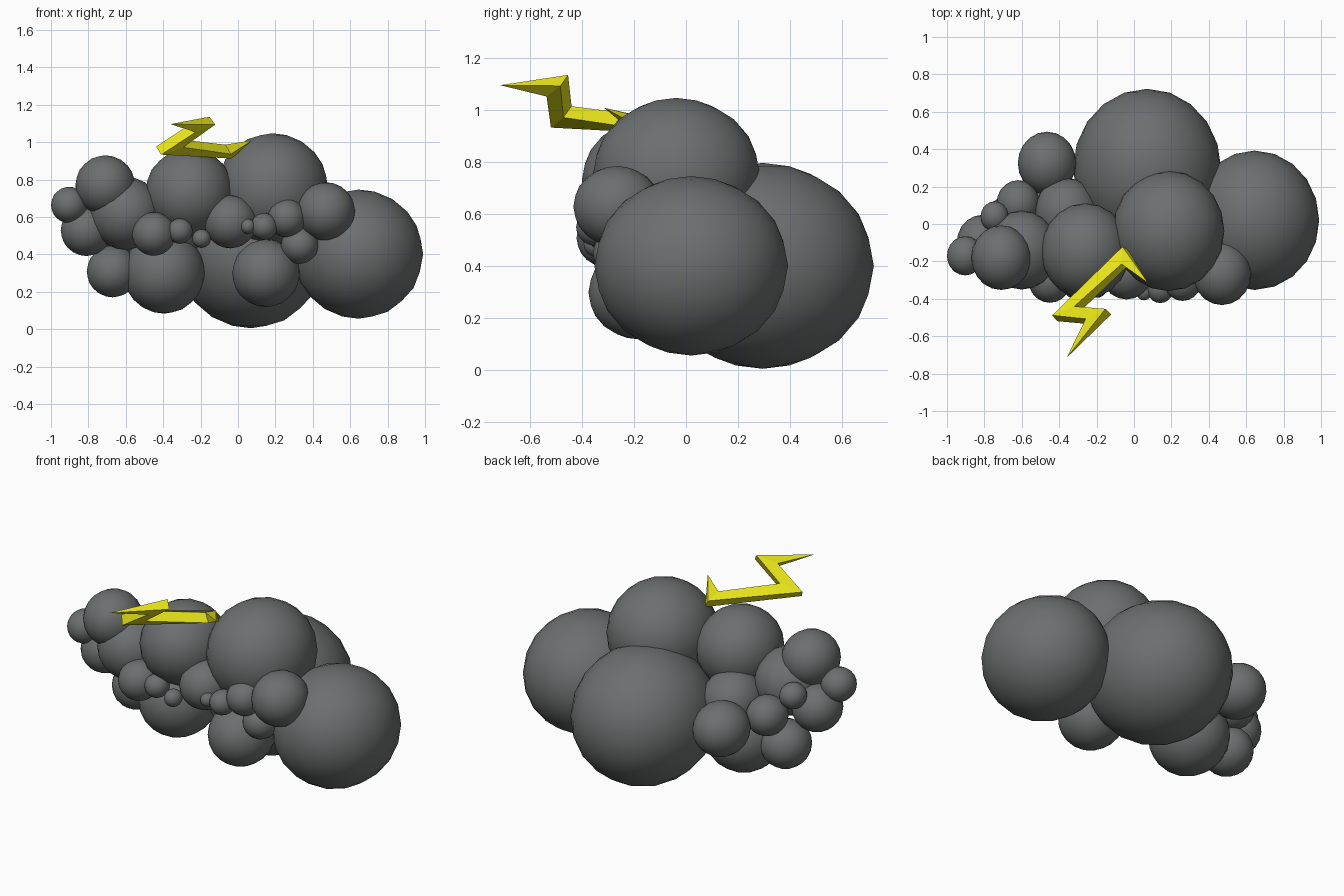
import bpy, bmesh
from mathutils import Vector, Matrix

if "Cube" in bpy.data.objects:
    bpy.data.objects.remove(bpy.data.objects["Cube"])


def material(name, rgb):
    m = bpy.data.materials.new(name)
    m.diffuse_color = (*rgb, 1)
    m.use_nodes = True
    m.node_tree.nodes["Principled BSDF"].inputs["Base Color"].default_value = m.diffuse_color
    return m


grey = material("storm grey", (0.15, 0.16, 0.16))
yellow = material("lightning yellow", (0.8, 0.77, 0.01))


def add_object(name, bm, mat, smooth):
    me = bpy.data.meshes.new(name)
    bmesh.ops.recalc_face_normals(bm, faces=bm.faces)
    for f in bm.faces:
        f.smooth = smooth
    bm.to_mesh(me)
    bm.free()
    me.materials.append(mat)
    ob = bpy.data.objects.new(name, me)
    bpy.context.collection.objects.link(ob)
    return ob


def puffs(name, items):
    # each puff: x, y, z, radius; all are slightly deeper in y
    bm = bmesh.new()
    for x, y, z, r in items:
        mat = Matrix.Translation((x, y, z)) @ Matrix.Diagonal((r, r * 1.08, r, 1))
        bmesh.ops.create_icosphere(bm, subdivisions=3, radius=1.0, matrix=mat)
    return add_object(name, bm, grey, True)


# Large body of the cloud
puffs("cloud_body", [
    (0.07, 0.295, 0.402, 0.396), (0.645, 0.02, 0.402, 0.345),
    (0.185, -0.037, 0.75, 0.298), (-0.26, -0.145, 0.73, 0.237),
    (-0.395, 0.0, 0.302, 0.218), (0.15, -0.18, 0.30, 0.181)])

# Left and back puffs
puffs("cloud_left_puffs", [
    (-0.60, -0.14, 0.62, 0.195), (-0.71, -0.18, 0.77, 0.16),
    (-0.903, -0.17, 0.665, 0.097), (-0.81, -0.10, 0.53, 0.138),
    (-0.67, 0.0, 0.31, 0.139), (-0.36, 0.06, 0.52, 0.172),
    (-0.465, 0.325, 0.47, 0.156), (-0.62, 0.11, 0.51, 0.115),
    (-0.745, 0.04, 0.635, 0.075)])

# Small puffs along the front
puffs("cloud_front_puffs", [
    (-0.45, -0.295, 0.51, 0.117), (-0.31, -0.33, 0.525, 0.068),
    (-0.195, -0.34, 0.485, 0.05), (-0.04, -0.25, 0.575, 0.142),
    (0.053, -0.365, 0.55, 0.04), (0.14, -0.345, 0.55, 0.072),
    (0.26, -0.30, 0.595, 0.103), (0.47, -0.265, 0.63, 0.156),
    (0.33, -0.25, 0.45, 0.1)])

# Lightning bolt: zigzag bar with mitred corners and pointed ends
path = [Vector(p) for p in [
    (-0.36, -0.715, 1.097), (-0.19, -0.495, 1.095), (-0.365, -0.48, 0.975),
    (-0.05, -0.175, 0.95), (0.075, -0.315, 1.01)]]
normal = (path[2] - path[1]).cross(path[3] - path[2]).normalized()
half_t, half_w = 0.03, 0.033
bm = bmesh.new()
rings = []
side = Vector((0, 0, 0))
for i in (1, 2, 3):
    a = (path[i - 1] - path[i]).normalized()
    b = (path[i + 1] - path[i]).normalized()
    bis = (a + b).normalized()
    travel = (b - a).normalized()
    miter = half_w / max(0.3, bis.cross(b).length)
    n = (normal - normal.project(bis)).normalized()
    # keep the same side of the bar on the same ring index
    s = bis if n.cross(travel).dot(bis) > 0 else -bis
    offs = [s * miter + n * half_t, s * miter - n * half_t,
            -s * miter - n * half_t, -s * miter + n * half_t]
    rings.append([bm.verts.new(path[i] + o) for o in offs])
for r, q in zip(rings, rings[1:]):
    for k in range(4):
        j = (k + 1) % 4
        bm.faces.new((r[k], r[j], q[j], q[k]))
for tip, r in ((path[0], rings[0]), (path[4], rings[-1])):
    v = bm.verts.new(tip)
    for k in range(4):
        bm.faces.new((v, r[k], r[(k + 1) % 4]))
add_object("lightning_bolt", bm, yellow, False)
